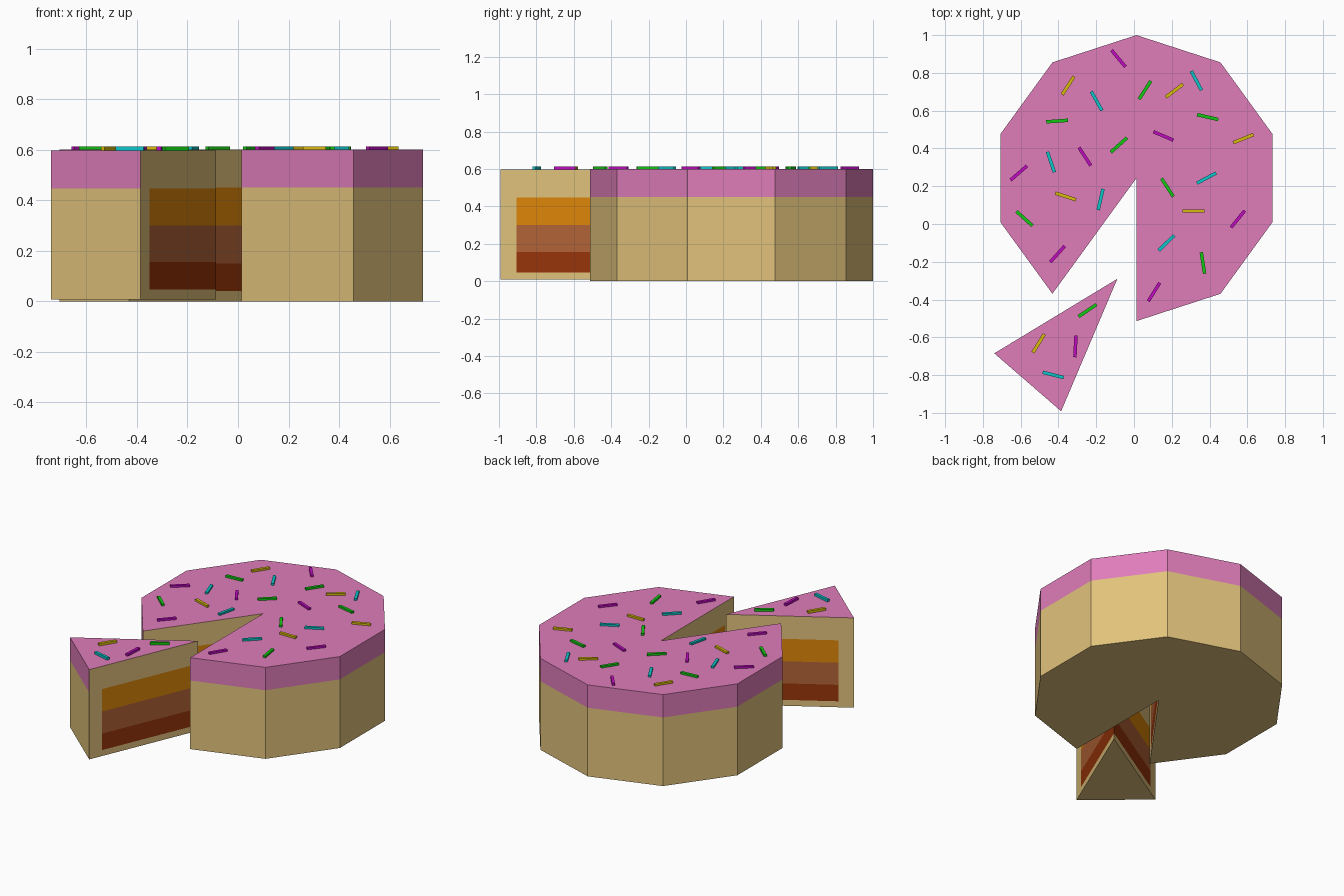
import bpy, bmesh
from math import cos, sin, radians
from mathutils import Matrix

if "Cube" in bpy.data.objects:
    bpy.data.objects.remove(bpy.data.objects["Cube"])


def material(name, rgb):
    m = bpy.data.materials.new(name)
    # 8-bit colour to linear
    m.diffuse_color = [(c / 255) ** 2.2 for c in rgb] + [1]
    m.use_nodes = True
    m.node_tree.nodes["Principled BSDF"].inputs["Base Color"].default_value = m.diffuse_color
    return m


COLOURS = {
    "sponge": (225, 193, 122), "icing": (222, 124, 184),
    "red_layer": (152, 56, 18), "brown_layer": (178, 100, 58),
    "orange_layer": (222, 133, 18),
    "magenta": (190, 20, 190), "green": (25, 200, 25),
    "cyan": (20, 195, 200), "yellow": (215, 185, 20),
}
MATS = {k: material(k, c) for k, c in COLOURS.items()}
SLOTS = ["sponge", "icing", "red_layer", "brown_layer", "orange_layer"]
# material slot for each of the five height bands
RIM_BANDS = [0, 0, 0, 0, 1]
CUT_BANDS = [0, 2, 3, 4, 0]
PLAIN_BANDS = [0] * 5


def finish(bm, name, mats):
    bmesh.ops.recalc_face_normals(bm, faces=bm.faces)
    me = bpy.data.meshes.new(name)
    bm.to_mesh(me)
    bm.free()
    for m in mats:
        me.materials.append(MATS[m])
    ob = bpy.data.objects.new(name, me)
    bpy.context.collection.objects.link(ob)
    return ob


def cake_piece(name, cx, cy, radius, start, sides, sweep, heights):
    """Pie-shaped prism: rim walls plus two layered cut walls."""
    def at(r, i):
        a = radians(start + sweep * i / sides)
        return (cx + r * cos(a), cy + r * sin(a))

    inner = radius * 0.88
    outline = [(cx, cy), at(inner, 0)] + [at(radius, i) for i in range(sides + 1)]
    outline.append(at(inner, sides))
    walls = [CUT_BANDS, PLAIN_BANDS] + [RIM_BANDS] * sides + [PLAIN_BANDS, CUT_BANDS]

    bm = bmesh.new()
    rings = [[bm.verts.new((x, y, z)) for x, y in outline] for z in heights]
    n = len(outline)
    for b in range(len(heights) - 1):
        lo, hi = rings[b], rings[b + 1]
        for i in range(n):
            j = (i + 1) % n
            f = bm.faces.new((lo[i], lo[j], hi[j], hi[i]))
            f.material_index = walls[i][b]
    bm.faces.new(rings[0][::-1])
    bm.faces.new(rings[-1]).material_index = 1
    return finish(bm, name, SLOTS)


# Decagonal cake with one segment missing, and the pulled-out slice
cake_piece("cake", 0.013, 0.243, 0.757, -90, 9, 324,
           [0, 0.04, 0.15, 0.30, 0.45, 0.60])
cake_piece("cake_slice", -0.088, -0.29, 0.762, 211.2, 1, 35.8,
           [0.008, 0.047, 0.155, 0.30, 0.447, 0.597])

# Sprinkles: centre x, centre y, angle in degrees
SPRINKLES = {
    "magenta": [(-.082, .876, -50), (.156, .466, -23), (-.26, .357, -57),
                (-.61, .27, 41), (-.405, -.159, 48), (.106, -.36, 58),
                (.55, .026, 51), (-.31, -.648, 87)],
    "green": [(.058, .709, 57), (-.407, .545, 4), (.39, .566, -13),
              (-.08, .418, 42), (.177, .193, -57), (-.58, .029, -42),
              (.365, -.206, -81), (-.246, -.458, 34)],
    "cyan": [(.33, .759, -62), (-.198, .651, -61), (-.44, .328, -71),
             (.384, .243, 28), (-.177, .13, 77), (.172, -.1, 44),
             (-.428, -.799, -14)],
    "yellow": [(-.349, .733, 57), (.214, .706, 37), (.579, .452, 22),
               (-.362, .146, -18), (.315, .069, 0), (-.505, -.632, 58)],
}
for colour, spots in SPRINKLES.items():
    bm = bmesh.new()
    for x, y, a in spots:
        bmesh.ops.create_cube(bm, size=1, matrix=(
            Matrix.Translation((x, y, 0.604))
            @ Matrix.Rotation(radians(a), 4, "Z")
            @ Matrix.Diagonal((0.115, 0.018, 0.017, 1))))
    finish(bm, colour + "_sprinkles", [colour])
